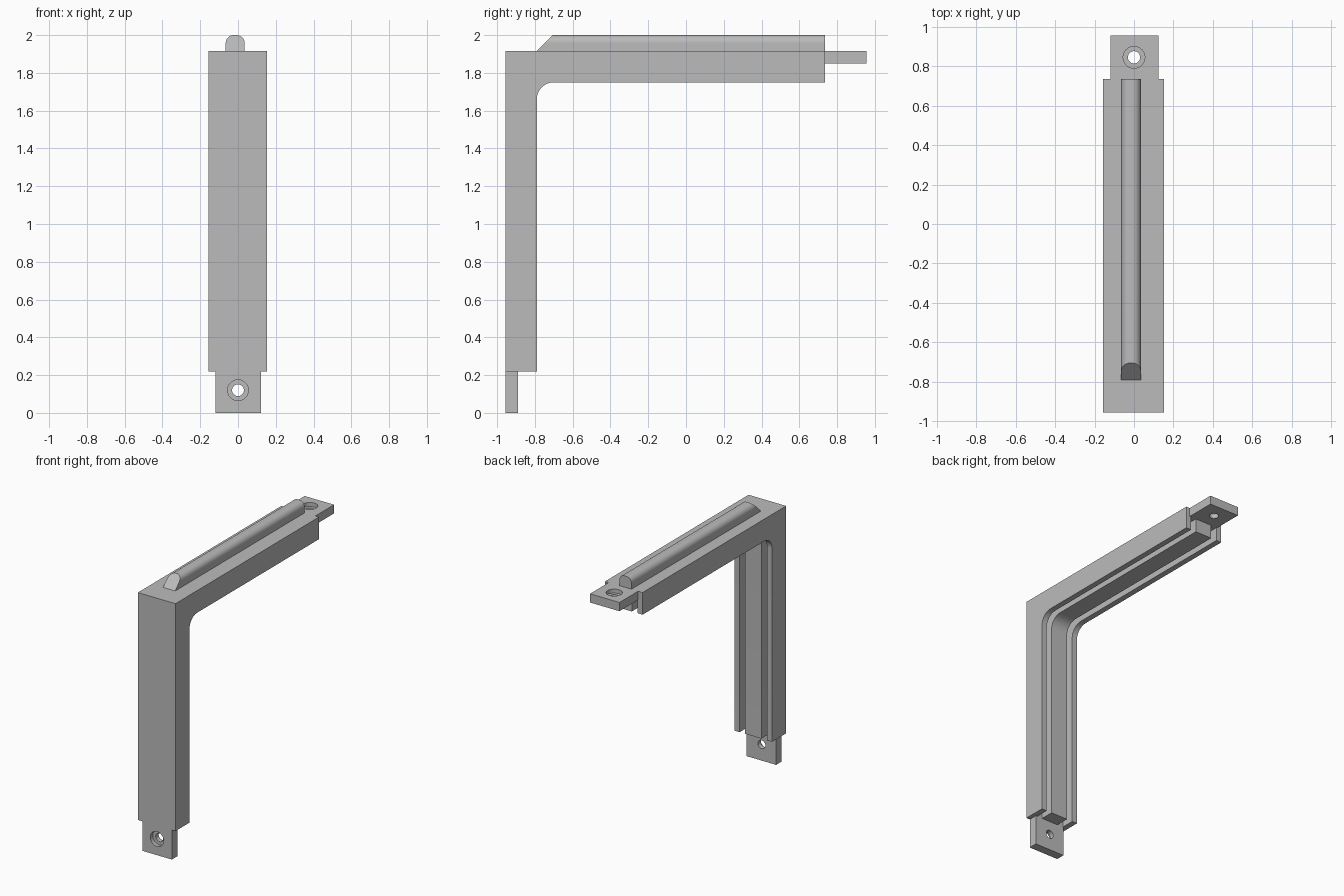
import bpy
import bmesh
from math import sin, cos, pi, radians
from mathutils import Matrix, Vector

if "Cube" in bpy.data.objects:
    bpy.data.objects.remove(bpy.data.objects["Cube"])

grey = bpy.data.materials.new("plain grey")
grey.use_nodes = True
grey.diffuse_color = (0.5, 0.5, 0.5, 1)
grey.node_tree.nodes["Principled BSDF"].inputs["Base Color"].default_value = grey.diffuse_color

# Main dimensions
FRONT, BACK = -0.955, 0.955
TOP = 1.915
ARM_END, LEG_END = 0.735, 0.22
LEFT, RIGHT = 0.153, -0.157


def make_object(name, bm):
    bmesh.ops.recalc_face_normals(bm, faces=bm.faces)
    mesh = bpy.data.meshes.new(name)
    bm.to_mesh(mesh)
    bm.free()
    mesh.materials.append(grey)
    obj = bpy.data.objects.new(name, mesh)
    bpy.context.collection.objects.link(obj)
    return obj


def prism(name, points, offset):
    """Extrude a closed outline of 3D points."""
    bm = bmesh.new()
    face = bm.faces.new([bm.verts.new(p) for p in points])
    result = bmesh.ops.extrude_face_region(bm, geom=[face])
    moved = [v for v in result["geom"] if isinstance(v, bmesh.types.BMVert)]
    bmesh.ops.translate(bm, verts=moved, vec=offset)
    return make_object(name, bm)


def side_prism(name, outline, x0, x1):
    return prism(name, [(x0, y, z) for y, z in outline], (x1 - x0, 0, 0))


def inner_corner(y, z, r, steps=12):
    """Rounded inside corner, from the leg round to the arm."""
    return [(y + r - r * cos(a), z - r + r * sin(a))
            for a in (i * pi / 2 / steps for i in range(steps + 1))]


def cylinder(name, center, radius, depth, axis):
    bm = bmesh.new()
    bmesh.ops.create_cone(bm, cap_ends=True, segments=40, radius1=radius,
                          radius2=radius, depth=depth)
    turn = Vector((0, 0, 1)).rotation_difference(Vector(axis)).to_matrix().to_4x4()
    bm.transform(Matrix.Translation(center) @ turn)
    return make_object(name, bm)


def cut(target, cutter):
    mod = target.modifiers.new("cut", "BOOLEAN")
    mod.operation, mod.solver, mod.object = "DIFFERENCE", "EXACT", cutter
    bpy.context.view_layer.objects.active = target
    bpy.ops.object.modifier_apply(modifier=mod.name)
    bpy.data.objects.remove(cutter)


def smooth(obj):
    bpy.ops.object.select_all(action="DESELECT")
    obj.select_set(True)
    bpy.context.view_layer.objects.active = obj
    bpy.ops.object.shade_smooth_by_angle(angle=radians(30))


# L-shaped body with a rounded inside corner
outline = [(ARM_END, 1.75), (ARM_END, TOP), (FRONT, TOP), (FRONT, LEG_END), (-0.79, LEG_END)]
body = side_prism("angle_body", outline + inner_corner(-0.79, 1.75, 0.09), RIGHT, LEFT)

# Two grooves leave the side walls and a centre rib
groove = inner_corner(-0.89, 1.85, 0.15) + [(1.1, 1.85), (1.1, 0.1), (-0.89, 0.1)]
for x0, x1 in ((RIGHT + 0.042, -0.068), (0.068, LEFT - 0.042)):
    cut(body, side_prism("groove_cutter", groove, x0, x1))
smooth(body)


# End tabs with counterbored screw holes
def tab(name, outline, hole, axis):
    obj = side_prism(name, outline, -0.12, 0.123)
    cut(obj, cylinder("hole_cutter", hole, 0.031, 0.4, axis))
    cut(obj, cylinder("counterbore_cutter", hole, 0.055, 0.06, axis))
    smooth(obj)


tab("lower_tab", [(FRONT, 0), (-0.89, 0), (-0.89, LEG_END), (FRONT, LEG_END)],
    (0, FRONT, 0.12), (0, 1, 0))
tab("upper_tab", [(ARM_END, 1.85), (BACK, 1.85), (BACK, TOP), (ARM_END, TOP)],
    (0, 0.845, TOP), (0, 0, 1))

# Round-topped ridge along the arm, its front end sloped
mid, half, r, height = -0.015, 0.05, 0.042, 2.0
section = [(mid + half, TOP)]
for cx, start in ((mid + half - r, 0), (mid - half + r, pi / 2)):
    section += [(cx + r * cos(start + i * pi / 20), height - r + r * sin(start + i * pi / 20))
                for i in range(11)]
section.append((mid - half, TOP))
ridge = prism("top_ridge", [(x, ARM_END, z) for x, z in section], (0, -0.79 - ARM_END, 0))
for v in ridge.data.vertices:
    if v.co.y < 0:
        v.co.y += v.co.z - TOP
smooth(ridge)
